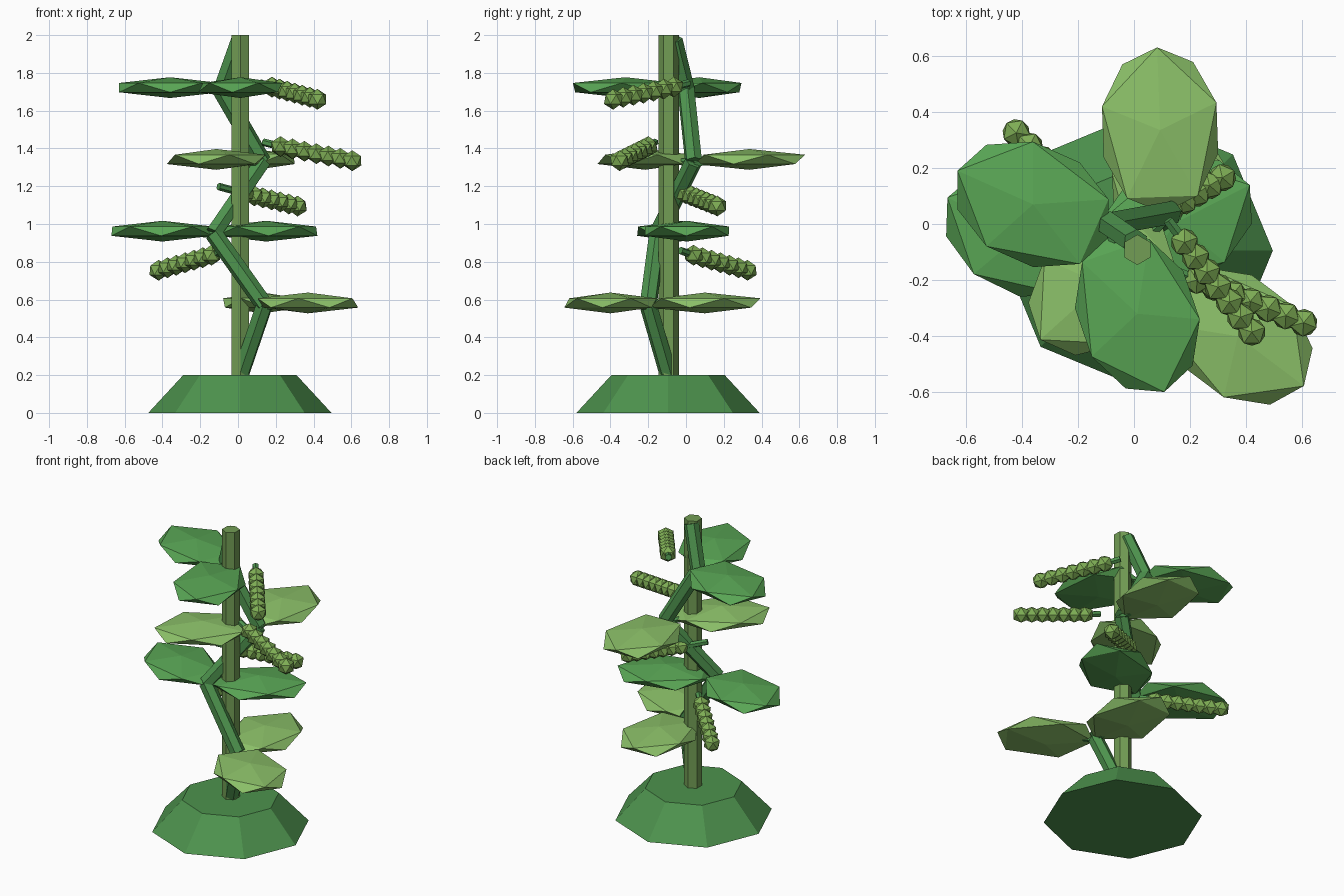
import bpy, math
from mathutils import Vector

if "Cube" in bpy.data.objects:
    bpy.data.objects.remove(bpy.data.objects["Cube"])


def material(name, rgb):
    m = bpy.data.materials.new(name)
    m.diffuse_color = (*rgb, 1)
    m.use_nodes = True
    m.node_tree.nodes["Principled BSDF"].inputs["Base Color"].default_value = m.diffuse_color
    return m


DARK = material("dark_green", (0.075, 0.29, 0.075))
MID = material("mid_green", (0.10, 0.38, 0.09))
LIGHT = material("light_green", (0.26, 0.53, 0.14))
STAKE = material("stake_green", (0.17, 0.34, 0.09))
FRUIT = material("fruit_green", (0.21, 0.42, 0.09))


def finish(name, mat):
    ob = bpy.context.object
    ob.name = name
    ob.data.materials.append(mat)
    return ob


def rod(name, a, b, r1, r2, mat, sides=6):
    """Tapered rod between two points."""
    a, b = Vector(a), Vector(b)
    d = b - a
    bpy.ops.mesh.primitive_cone_add(
        vertices=sides, radius1=r1, radius2=r2, depth=d.length,
        location=(a + b) / 2, rotation=d.to_track_quat('Z', 'Y').to_euler())
    return finish(name, mat)


def ball(name, loc, scale, mat, turn=0):
    bpy.ops.mesh.primitive_ico_sphere_add(
        subdivisions=1, radius=1, location=loc, rotation=(0, 0, math.radians(turn)))
    bpy.context.object.scale = scale
    return finish(name, mat)


# Mound and stake
bpy.ops.mesh.primitive_cone_add(vertices=8, radius1=0.485, radius2=0.30,
                                depth=0.2, location=(0.01, -0.095, 0.1))
finish("mound", DARK)
bpy.ops.mesh.primitive_cylinder_add(vertices=6, radius=0.054, depth=1.81,
                                    location=(0.012, -0.092, 1.095))
finish("stake", STAKE)

# Vine winding round the stake
nodes = [(0.01, -0.09, 0.19), (0.14, -0.20, 0.57), (-0.13, -0.15, 0.95),
         (0.13, 0.04, 1.33), (-0.09, 0.0, 1.71), (0.005, -0.065, 1.975)]
for i, (a, b) in enumerate(zip(nodes, nodes[1:])):
    rod(f"vine_{i + 1}", a, b, 0.047, 0.047, DARK)

# Leaves: node index, centre x, centre y, heading in degrees
leaves = [(1, 0.37, -0.40, -37), (1, 0.13, 0.10, 93),
          (2, 0.15, 0.005, 27), (2, -0.40, -0.035, 154),
          (3, 0.093, 0.335, 92), (3, -0.115, -0.215, -138),
          (4, -0.36, 0.07, 156), (4, 0.012, -0.32, -71)]
for i, (n, x, y, turn) in enumerate(leaves):
    mat = LIGHT if n % 2 else MID
    z = nodes[n][2] + 0.012
    ball(f"leaf_{i + 1}", (x, y, z), (0.33, 0.24, 0.055), mat, turn)
    rod(f"leaf_stalk_{i + 1}", (nodes[n][0], nodes[n][1], z - 0.02),
        (x, y, z), 0.022, 0.01, DARK, 5)

# Fruit spikes: first bead, last bead, bead count
spikes = [((-0.14, 0.04, 0.835), (-0.42, 0.325, 0.755), 7),
          ((0.04, 0.0, 1.16), (0.315, 0.165, 1.095), 7),
          ((0.225, -0.20, 1.41), (0.605, -0.352, 1.335), 7),
          ((0.18, -0.065, 1.725), (0.42, -0.385, 1.66), 7)]
for i, (a, b, count) in enumerate(spikes):
    a, b = Vector(a), Vector(b)
    for k in range(count):
        ball(f"spike_{i + 1}_bead_{k + 1}", a.lerp(b, k / (count - 1)),
             (0.055,) * 3, FRUIT, math.degrees(math.atan2(b.y - a.y, b.x - a.x)))
    back = 0.17 if i == 1 else 0.1
    start = a - (b - a).normalized() * back + Vector((0, 0, 0.005))
    rod(f"spike_stalk_{i + 1}", start, a, 0.02, 0.02, DARK)
